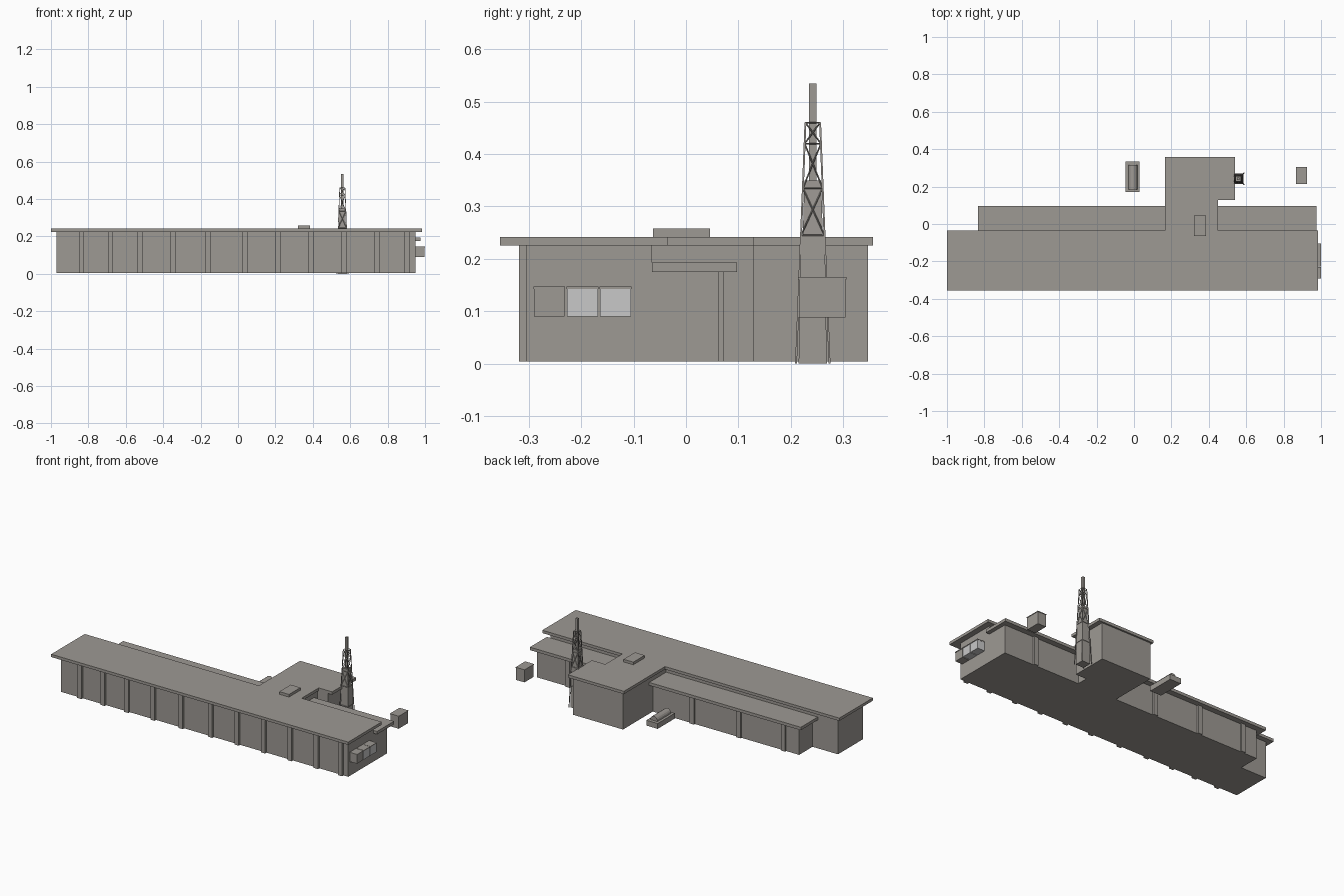
import bpy, bmesh, math
from mathutils import Vector

if "Cube" in bpy.data.objects:
    bpy.data.objects.remove(bpy.data.objects["Cube"])


def material(name, rgb):
    m = bpy.data.materials.new(name)
    m.diffuse_color = (*rgb, 1)
    m.use_nodes = True
    m.node_tree.nodes["Principled BSDF"].inputs["Base Color"].default_value = m.diffuse_color
    return m


GREY = material("warm grey", (0.34, 0.32, 0.295))
LIGHT = material("light grey", (0.58, 0.58, 0.58))


def finish(name, bm, mat):
    bmesh.ops.recalc_face_normals(bm, faces=bm.faces)
    me = bpy.data.meshes.new(name)
    bm.to_mesh(me)
    bm.free()
    me.materials.append(mat)
    ob = bpy.data.objects.new(name, me)
    bpy.context.collection.objects.link(ob)
    return ob


def prism(name, outline, z0, z1, mat=GREY):
    """Extrude a plan outline from z0 to z1."""
    bm = bmesh.new()
    f = bm.faces.new([bm.verts.new((x, y, z0)) for x, y in outline])
    ext = bmesh.ops.extrude_face_region(bm, geom=[f])
    top = [v for v in ext["geom"] if isinstance(v, bmesh.types.BMVert)]
    bmesh.ops.translate(bm, verts=top, vec=(0, 0, z1 - z0))
    if not any(len(fc.verts) == len(outline) and abs(fc.calc_center_median().z - z0) < 1e-6
               for fc in bm.faces):
        bm.faces.new([v for v in bm.verts if abs(v.co.z - z0) < 1e-6])
    return finish(name, bm, mat)


def box(name, x0, x1, y0, y1, z0, z1, mat=GREY):
    return prism(name, [(x0, y0), (x1, y0), (x1, y1), (x0, y1)], z0, z1, mat)


def taper(name, cx, cy, z0, z1, r0, r1):
    """Square column, half width r0 at the bottom and r1 at the top."""
    bm = bmesh.new()
    bmesh.ops.create_cube(bm, size=2)
    for v in bm.verts:
        r, z = (r1, z1) if v.co.z > 0 else (r0, z0)
        v.co = (cx + v.co.x * r, cy + v.co.y * r, z)
    return finish(name, bm, GREY)


BASE = 0.004
EAVE = 0.225
TOP = 0.242

# Main hall, walls and roof
box("main_walls", -0.97, 0.95, -0.305, -0.065, BASE, EAVE)
prism("main_roof", [(-1, -0.355), (0.985, -0.355), (0.985, -0.035), (0.45, -0.035),
                    (0.45, 0.128), (0.54, 0.128), (0.54, 0.357), (0.165, 0.357),
                    (0.165, -0.035), (-1, -0.035)], EAVE, TOP)

# Rear block
prism("rear_block_walls", [(0.178, -0.065), (0.44, -0.065), (0.44, 0.129),
                           (0.512, 0.129), (0.512, 0.347), (0.178, 0.347)], BASE, EAVE)

# Lower rear wings and their roofs
for side, wx0, wx1, rx0, rx1 in (("left", -0.80, 0.178, -0.835, 0.178),
                                 ("right", 0.44, 0.95, 0.44, 0.975)):
    box(side + "_wing_walls", wx0, wx1, -0.065, 0.063, BASE, 0.175)
    box(side + "_wing_roof", rx0, rx1, -0.065, 0.097, 0.175, 0.193)

# Pilasters
for i, x in enumerate((-0.837, -0.682, -0.524, -0.348, -0.16, 0.037,
                       0.214, 0.39, 0.567, 0.743, 0.904)):
    box(f"front_pilaster_{i}", x - 0.014, x + 0.014, -0.319, -0.305, BASE, EAVE)
for i, x in enumerate((-0.7, -0.4, -0.09, 0.74)):
    box(f"rear_pilaster_{i}", x - 0.014, x + 0.014, 0.063, 0.073, BASE, 0.175)

# Roof unit
box("roof_unit", 0.32, 0.385, -0.063, 0.046, TOP, 0.258)

# Three wall units on the right end
for i, (y0, y1, mat) in enumerate(((-0.29, -0.232, GREY), (-0.227, -0.168, LIGHT),
                                   (-0.164, -0.105, LIGHT))):
    box(f"wall_unit_{i}", 0.95, 0.998, y0, y1, 0.09, 0.142, mat)
    box(f"wall_unit_lid_{i}", 0.95, 1.0, y0 - 0.001, y1 + 0.001, 0.142, 0.147)

# Raised equipment cabinet
box("cabinet", 0.867, 0.923, 0.216, 0.304, 0.088, 0.161)
box("cabinet_lid", 0.865, 0.925, 0.214, 0.306, 0.161, 0.165)

# Raised slab with a lying tank
box("tank_slab", -0.045, 0.03, 0.17, 0.335, 0.063, 0.095)
bpy.ops.mesh.primitive_cylinder_add(vertices=16, radius=0.024, depth=0.13,
                                    location=(-0.006, 0.25, 0.097),
                                    rotation=(math.pi / 2, 0, 0))
tank = bpy.context.object
tank.name = "tank"
tank.data.materials.append(GREY)

# Mast: tapered core, rod, and lattice of struts
CX, CY = 0.558, 0.242
taper("mast_core_lower", CX, CY, 0, 0.245, 0.027, 0.022)
taper("mast_core_upper", CX, CY, 0.245, 0.35, 0.019, 0.016)
taper("mast_rod", CX, CY, 0.35, 0.535, 0.007, 0.007)


def corner(k, z):
    r = 0.032 + (0.014 - 0.032) * z / 0.46
    sx, sy = ((1, 1), (-1, 1), (-1, -1), (1, -1))[k % 4]
    return Vector((CX + sx * r, CY + sy * r, z))


def strut(bm, a, b, r):
    d = b - a
    m = d.to_track_quat('Z', 'Y').to_matrix().to_4x4()
    m.translation = (a + b) / 2
    bmesh.ops.create_cone(bm, cap_ends=True, segments=4, radius1=r, radius2=r,
                          depth=d.length, matrix=m)


lattice = bmesh.new()
levels = (0.0, 0.13, 0.245, 0.335, 0.42, 0.46)
for k in range(4):
    strut(lattice, corner(k, 0), corner(k, 0.46), 0.0025)
    for z in levels[1:]:
        strut(lattice, corner(k, z), corner(k + 1, z), 0.0015)
    for za, zb in zip(levels[2:], levels[3:]):
        strut(lattice, corner(k, za), corner(k + 1, zb), 0.0015)
        strut(lattice, corner(k + 1, za), corner(k, zb), 0.0015)
finish("mast_lattice", lattice, GREY)
